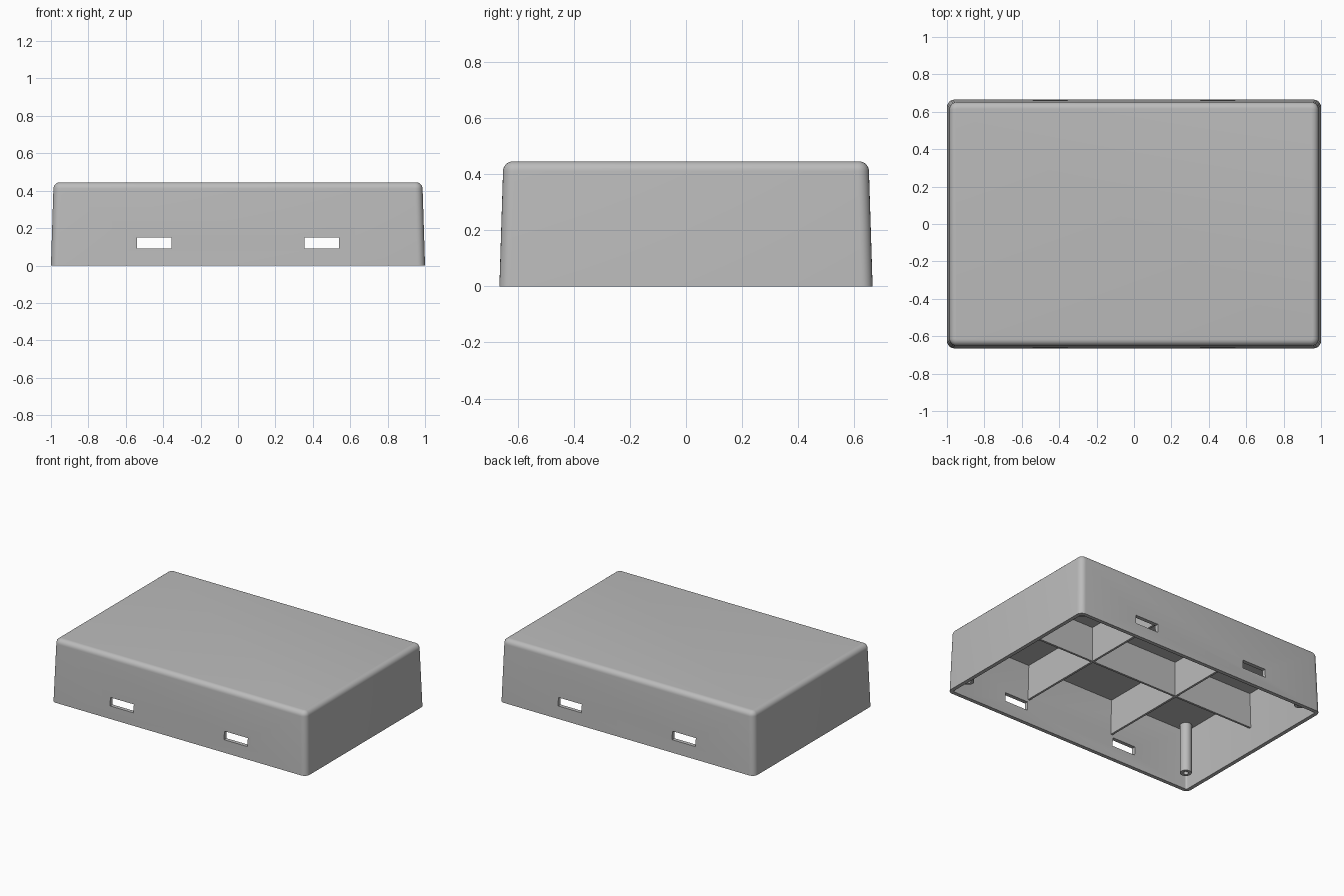
import bpy, bmesh, math

cube = bpy.data.objects.get("Cube")
if cube:
    bpy.data.objects.remove(cube, do_unlink=True)

HX, HY, H = 1.0, 0.665, 0.445      # half length, half width, height
WALL, DRAFT, FILLET, CORNER = 0.027, 0.013, 0.035, 0.04
CEILING = H - 0.03

grey = bpy.data.materials.new("plain grey")
grey.use_nodes = True
colour = (0.5, 0.5, 0.5, 1)
grey.diffuse_color = colour
grey.node_tree.nodes["Principled BSDF"].inputs["Base Color"].default_value = colour


def rounded_rect(inset, z, radius, steps=6):
    """Closed ring of points around a rounded rectangle."""
    pts = []
    for quarter, (sx, sy) in enumerate([(1, 1), (-1, 1), (-1, -1), (1, -1)]):
        for i in range(steps + 1):
            a = (quarter + i / steps) * math.pi / 2
            pts.append((sx * (HX - inset - radius) + radius * math.cos(a),
                        sy * (HY - inset - radius) + radius * math.sin(a), z))
    return pts


def circle(cx, cy, radius, z, steps=24):
    return [(cx + radius * math.cos(math.tau * i / steps),
             cy + radius * math.sin(math.tau * i / steps), z) for i in range(steps)]


def loft(name, rings):
    """Skin consecutive rings and cap both ends."""
    bm = bmesh.new()
    loops = [[bm.verts.new(p) for p in ring] for ring in rings]
    for a, b in zip(loops, loops[1:]):
        n = len(a)
        for i in range(n):
            j = (i + 1) % n
            bm.faces.new((a[i], a[j], b[j], b[i]))
    bm.faces.new(loops[0])
    bm.faces.new(loops[-1])
    bmesh.ops.recalc_face_normals(bm, faces=bm.faces)
    mesh = bpy.data.meshes.new(name)
    bm.to_mesh(mesh)
    bm.free()
    mesh.materials.append(grey)
    obj = bpy.data.objects.new(name, mesh)
    bpy.context.collection.objects.link(obj)
    return obj


def box(name, x, y, z0, z1, hx, hy):
    corners = [(x - hx, y - hy), (x + hx, y - hy), (x + hx, y + hy), (x - hx, y + hy)]
    return loft(name, [[(px, py, z) for px, py in corners] for z in (z0, z1)])


def activate(obj):
    bpy.ops.object.select_all(action='DESELECT')
    obj.select_set(True)
    bpy.context.view_layer.objects.active = obj


def smooth(obj):
    activate(obj)
    bpy.ops.object.shade_smooth_by_angle(angle=math.radians(30))


# Open-bottomed drafted shell: ceiling, inner wall, rim, outer wall, top fillet
rings = [rounded_rect(WALL + DRAFT, CEILING, 0.013),
         rounded_rect(WALL, 0, 0.013),
         rounded_rect(0, 0, CORNER)]
for i in range(8):
    a = i / 7 * math.pi / 2
    shrink = FILLET * (1 - math.cos(a))
    rings.append(rounded_rect(DRAFT + shrink, H - FILLET + FILLET * math.sin(a),
                              CORNER - shrink))
shell = loft("case_shell", rings)

# Slots through the front and back walls
for sx in (-1, 1):
    for sy in (-1, 1):
        cutter = box("slot_cutter", sx * 0.447, sy * HY, 0.09, 0.15, 0.092, 0.1)
        cutter.hide_render = True
        cut = shell.modifiers.new("slot", 'BOOLEAN')
        cut.operation = 'DIFFERENCE'
        cut.solver = 'EXACT'
        cut.object = cutter
        activate(shell)
        bpy.ops.object.modifier_apply(modifier=cut.name)
        bpy.data.objects.remove(cutter, do_unlink=True)
smooth(shell)

# Stiffening ribs under the ceiling
RIB_Z, RIB = 0.168, 0.0075
box("long_rib", 0, 0, RIB_Z, CEILING + 0.01, HX - 0.03, RIB)
for side, sx in (("left", 1), ("right", -1)):
    box(side + "_cross_rib", sx * 0.345, 0, RIB_Z, CEILING + 0.01, RIB, HY - 0.03)

# Corner screw posts with blind holes
for side, sx in (("left", 1), ("right", -1)):
    for end, sy in (("front", -1), ("back", 1)):
        x, y = sx * 0.907, sy * 0.566
        smooth(loft(f"{end}_{side}_screw_post", [
            circle(x, y, 0.017, 0.3), circle(x, y, 0.017, 0.064),
            circle(x, y, 0.038, 0.064), circle(x, y, 0.038, CEILING + 0.01)]))
